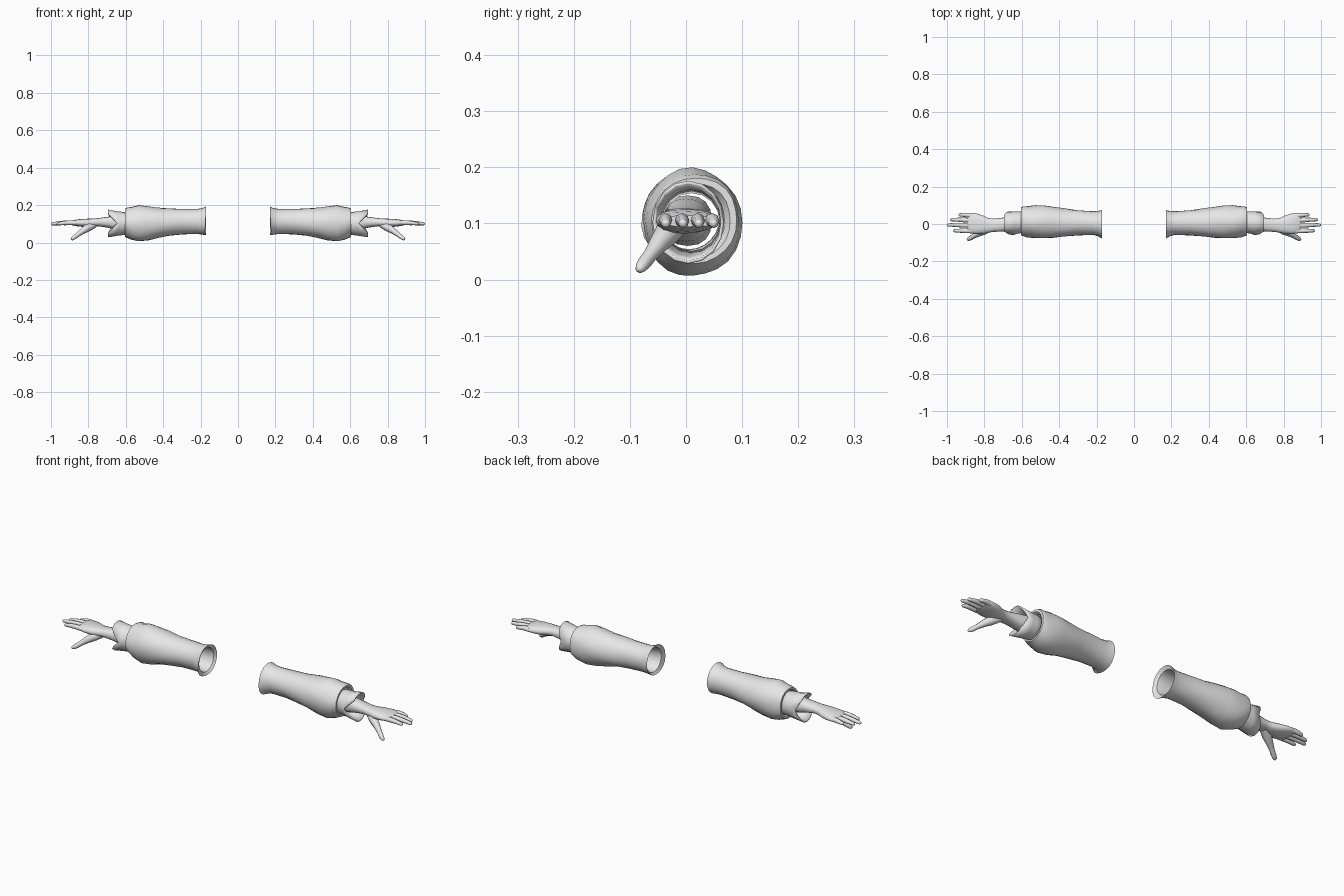
import bpy, math
from mathutils import Vector

if "Cube" in bpy.data.objects:
    bpy.data.objects.remove(bpy.data.objects["Cube"])

cloth = bpy.data.materials.new("light grey")
cloth.diffuse_color = (0.8, 0.8, 0.8, 1)
cloth.use_nodes = True
cloth.node_tree.nodes["Principled BSDF"].inputs["Base Color"].default_value = cloth.diffuse_color


def make(name, rings, cap_start=False, cap_end=False, angle=40, thick=0):
    """Skin equal-length rings of points, then mirror to the other arm."""
    n = len(rings[0])
    verts = [p for r in rings for p in r]
    faces = [(i * n + j, i * n + (j + 1) % n, (i + 1) * n + (j + 1) % n, (i + 1) * n + j)
             for i in range(len(rings) - 1) for j in range(n)]
    if cap_start:
        faces.append(tuple(reversed(range(n))))
    if cap_end:
        faces.append(tuple(range(len(verts) - n, len(verts))))
    me = bpy.data.meshes.new(name)
    me.from_pydata(verts, [], faces)
    me.materials.append(cloth)
    ob = bpy.data.objects.new(name, me)
    bpy.context.collection.objects.link(ob)
    if thick:
        s = ob.modifiers.new("thickness", 'SOLIDIFY')
        s.thickness = thick
        s.offset = -1
    m = ob.modifiers.new("mirror", 'MIRROR')
    m.use_clip = False
    m.use_mirror_merge = False
    bpy.ops.object.select_all(action='DESELECT')
    ob.select_set(True)
    bpy.context.view_layer.objects.active = ob
    bpy.ops.object.shade_smooth_by_angle(angle=math.radians(angle))
    return ob


def ring(x, y0, y1, z0, z1, n, dx=None, wob=0, power=1.0):
    """Oval ring across the arm between the given y and z limits."""
    pts = []
    for j in range(n):
        a = 2 * math.pi * j / n
        c, s = math.cos(a), math.sin(a)
        k = 1 + wob * math.sin(3 * a + 40 * x) + wob * 0.6 * math.sin(5 * a - 25 * x)
        c2 = math.copysign(abs(c) ** power, c) * k
        s2 = math.copysign(abs(s) ** power, s) * k
        pts.append(Vector((x + (dx(c, s) if dx else 0), (y0 + y1) / 2 + c2 * (y1 - y0) / 2,
                           (z0 + z1) / 2 + s2 * (z1 - z0) / 2)))
    return pts


def tube(name, path, n=8):
    """Round finger along a path of (x, y, z, radius), with a rounded tip."""
    pts = [Vector(p[:3]) for p in path]
    rad = [p[3] for p in path]
    d = (pts[-1] - pts[-2]).normalized()
    end, r = pts[-1], rad[-1]
    pts += [end + d * r * 0.6, end + d * r * 0.95]
    rad += [r * 0.75, r * 0.3]
    rings = []
    for i, p in enumerate(pts):
        t = (pts[min(i + 1, len(pts) - 1)] - pts[max(i - 1, 0)]).normalized()
        u = Vector((0, 0, 1)).cross(t).normalized()
        v = t.cross(u)
        rings.append([p + rad[i] * (math.cos(2 * math.pi * j / n) * u +
                                    math.sin(2 * math.pi * j / n) * v) for j in range(n)])
    make(name, rings, True, True, 60)


# Sleeve: flared shoulder opening, puffed towards the elbow, tucked in at the end
N = 24
sleeve = [  # x, y min, y max, z min, z max
    (0.172, -0.075, 0.074, 0.040, 0.192), (0.19, -0.066, 0.070, 0.042, 0.184),
    (0.22, -0.058, 0.068, 0.046, 0.179), (0.30, -0.060, 0.074, 0.044, 0.180),
    (0.37, -0.067, 0.083, 0.036, 0.182), (0.43, -0.073, 0.092, 0.024, 0.187),
    (0.48, -0.077, 0.098, 0.012, 0.194), (0.53, -0.076, 0.100, 0.005, 0.198),
    (0.57, -0.070, 0.097, 0.014, 0.189), (0.59, -0.064, 0.096, 0.024, 0.188),
    (0.603, -0.060, 0.092, 0.030, 0.182), (0.603, -0.052, 0.080, 0.038, 0.172),
    (0.59, -0.048, 0.070, 0.045, 0.165)]
rings = [ring(*s, N, wob=0.0 if i < 3 else 0.018) for i, s in enumerate(sleeve)]
# Pull the lower front of the shoulder hem into a point
for p in rings[0]:
    f = max(0, (-(p.y) * 0.75 + (0.115 - p.z) * 0.65) / 0.1) ** 4
    p += Vector((0.012, -0.035, -0.012)) * min(f, 1)
# Turned-in lining of the shoulder opening
lining = [ring(0.182, -0.058, 0.062, 0.052, 0.174, N), ring(0.21, -0.050, 0.060, 0.054, 0.171, N),
          ring(0.30, -0.050, 0.062, 0.054, 0.170, N), ring(0.45, -0.056, 0.076, 0.04, 0.172, N)]
make("sleeve", lining[::-1] + rings, angle=35)


# Cuff: faceted band whose open edge is notched at the front and back
def notch(c, s):
    return -(0.050 if c < 0 else 0.025) * max(0, 1 - abs(s) / 0.75)


M = 16
cuff = [ring(0.57, -0.046, 0.066, 0.045, 0.160, M), ring(0.615, -0.050, 0.068, 0.040, 0.164, M),
        ring(0.645, -0.053, 0.068, 0.036, 0.166, M, lambda c, s: notch(c, s) * 0.3),
        ring(0.695, -0.060, 0.068, 0.028, 0.176, M, notch)]
make("cuff", cuff, angle=30, thick=0.006)

# Forearm, wrist and palm
hand = [(0.56, -0.040, 0.046, 0.060, 0.150), (0.65, -0.040, 0.040, 0.068, 0.144),
        (0.70, -0.040, 0.034, 0.080, 0.137), (0.75, -0.042, 0.028, 0.087, 0.130),
        (0.78, -0.046, 0.032, 0.084, 0.128), (0.81, -0.052, 0.046, 0.082, 0.127),
        (0.845, -0.054, 0.057, 0.085, 0.125), (0.875, -0.050, 0.060, 0.089, 0.121),
        (0.892, -0.044, 0.056, 0.094, 0.114)]
make("hand", [ring(*h, 16, power=0.85) for h in hand], True, True, 60)

# Four fingers: base y, tip y, tip x
for name, y0, y1, x1 in (("index_finger", -0.037, -0.036, 0.968), ("middle_finger", -0.008, -0.005, 1.0),
                         ("ring_finger", 0.020, 0.023, 0.983), ("little_finger", 0.045, 0.049, 0.938)):
    x0, L = 0.865, x1 - 0.875
    tube(name, [(x0, y0, 0.105, 0.0125), (x0 + L * 0.4, y0 * 0.6 + y1 * 0.4, 0.106, 0.0125),
                (x0 + L * 0.7, y1, 0.104, 0.0108), (x1 - 0.008, y1, 0.100, 0.0085)])

# Thumb angled forward and down
tube("thumb", [(0.765, -0.014, 0.100, 0.020), (0.80, -0.034, 0.082, 0.023), (0.83, -0.050, 0.062, 0.017),
               (0.855, -0.064, 0.043, 0.0125), (0.872, -0.074, 0.030, 0.0125), (0.885, -0.081, 0.021, 0.010)])
